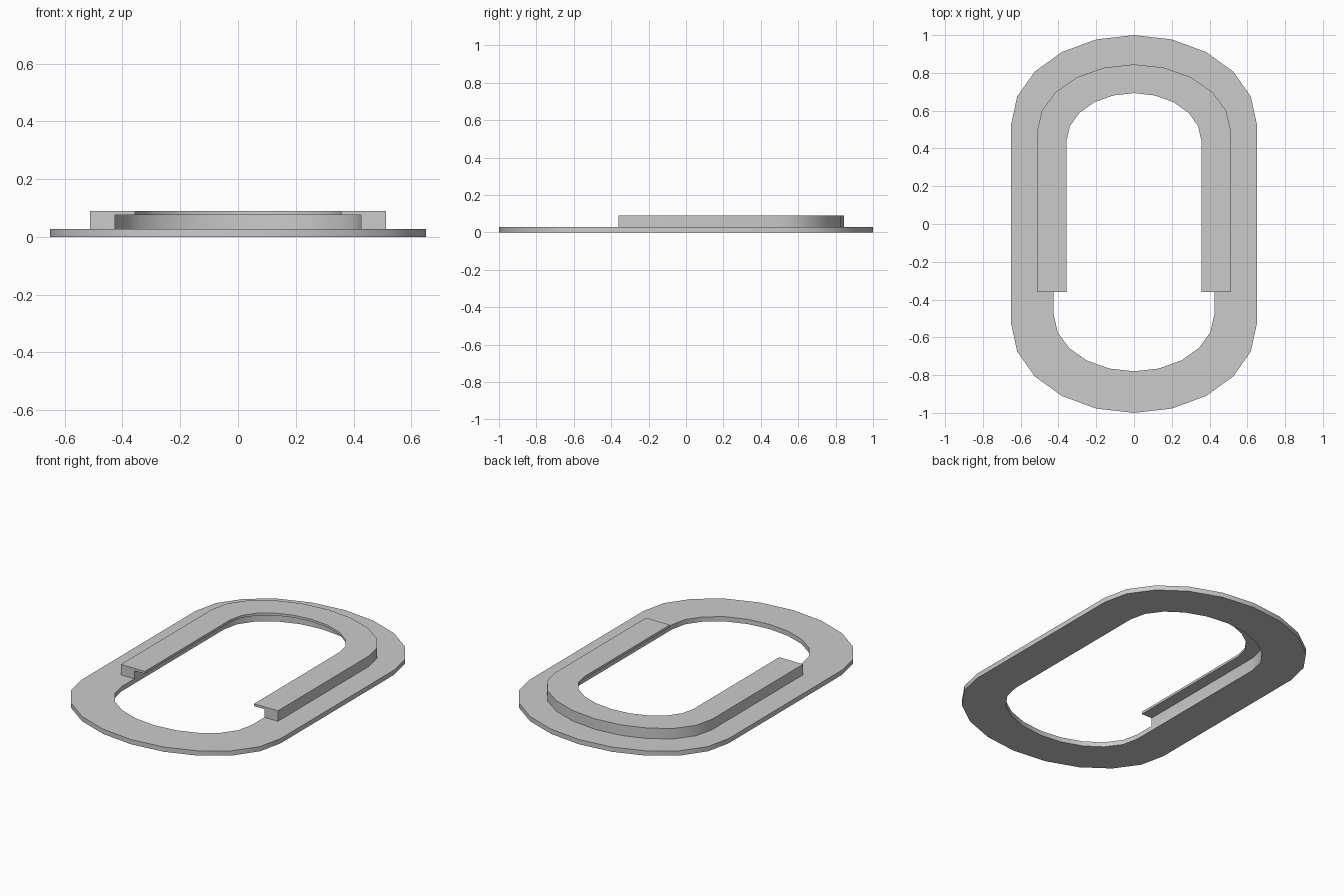
import bpy
import math

STEPS = 5            # segments per quarter of each rounded end
RAIL_END = -0.36     # where the raised rail is cut off square

# Oval outlines: half width, straight half length, depth of the rounded end
PLATE_OUTER = (0.65, 0.53, 0.47)
OPENING = (0.425, 0.48, 0.30)
RAIL_OUTER = (0.513, 0.49, 0.355)
LIP_INNER = (0.357, 0.44, 0.253)

# Heights
PLATE_TOP, LIP_BOTTOM, RAIL_TOP = 0.028, 0.076, 0.09

if "Cube" in bpy.data.objects:
    bpy.data.objects.remove(bpy.data.objects["Cube"], do_unlink=True)

grey = bpy.data.materials.new("plain grey")
grey.use_nodes = True
grey.diffuse_color = (0.6, 0.6, 0.6, 1)
grey.node_tree.nodes["Principled BSDF"].inputs["Base Color"].default_value = (0.6, 0.6, 0.6, 1)


def round_end(outline):
    """Rounded back end, running from the +x side to the -x side."""
    width, straight, depth = outline
    angles = [math.pi * i / (2 * STEPS) for i in range(2 * STEPS + 1)]
    return [(width * math.cos(a), straight + depth * math.sin(a)) for a in angles]


def full_oval(outline):
    back = round_end(outline)
    return back + [(-x, -y) for x, y in back]


def open_u(outline):
    width = outline[0]
    return [(width, RAIL_END)] + round_end(outline) + [(-width, RAIL_END)]


def sweep(name, profile, path, closed):
    """Join matching points of the profile's outlines into a solid band."""
    tracks = [[(x, y, z) for x, y in path(outline)] for outline, z in profile]
    stations, sides = len(tracks[0]), len(profile)
    verts = [track[s] for s in range(stations) for track in tracks]
    faces = []
    for s in range(stations if closed else stations - 1):
        here, there = s * sides, ((s + 1) % stations) * sides
        for k in range(sides):
            n = (k + 1) % sides
            faces.append((here + k, there + k, there + n, here + n))
    if not closed:
        last = (stations - 1) * sides
        faces.append(tuple(range(sides)))
        faces.append(tuple(last + k for k in reversed(range(sides))))
    mesh = bpy.data.meshes.new(name)
    mesh.from_pydata(verts, [], faces)
    mesh.materials.append(grey)
    mesh.update()
    obj = bpy.data.objects.new(name, mesh)
    bpy.context.collection.objects.link(obj)
    bpy.ops.object.select_all(action='DESELECT')
    obj.select_set(True)
    bpy.context.view_layer.objects.active = obj
    bpy.ops.object.mode_set(mode='EDIT')
    bpy.ops.mesh.select_all(action='SELECT')
    bpy.ops.mesh.normals_make_consistent(inside=False)
    bpy.ops.object.mode_set(mode='OBJECT')
    bpy.ops.object.shade_smooth_by_angle(angle=math.radians(30))
    return obj


# Flat oval plate with its opening
sweep("base_plate",
      [(PLATE_OUTER, 0), (PLATE_OUTER, PLATE_TOP), (OPENING, PLATE_TOP), (OPENING, 0)],
      full_oval, True)

# U-shaped rail whose lip overhangs the opening
sweep("raised_rail",
      [(RAIL_OUTER, PLATE_TOP), (RAIL_OUTER, RAIL_TOP), (LIP_INNER, RAIL_TOP),
       (LIP_INNER, LIP_BOTTOM), (OPENING, LIP_BOTTOM), (OPENING, PLATE_TOP)],
      open_u, False)
